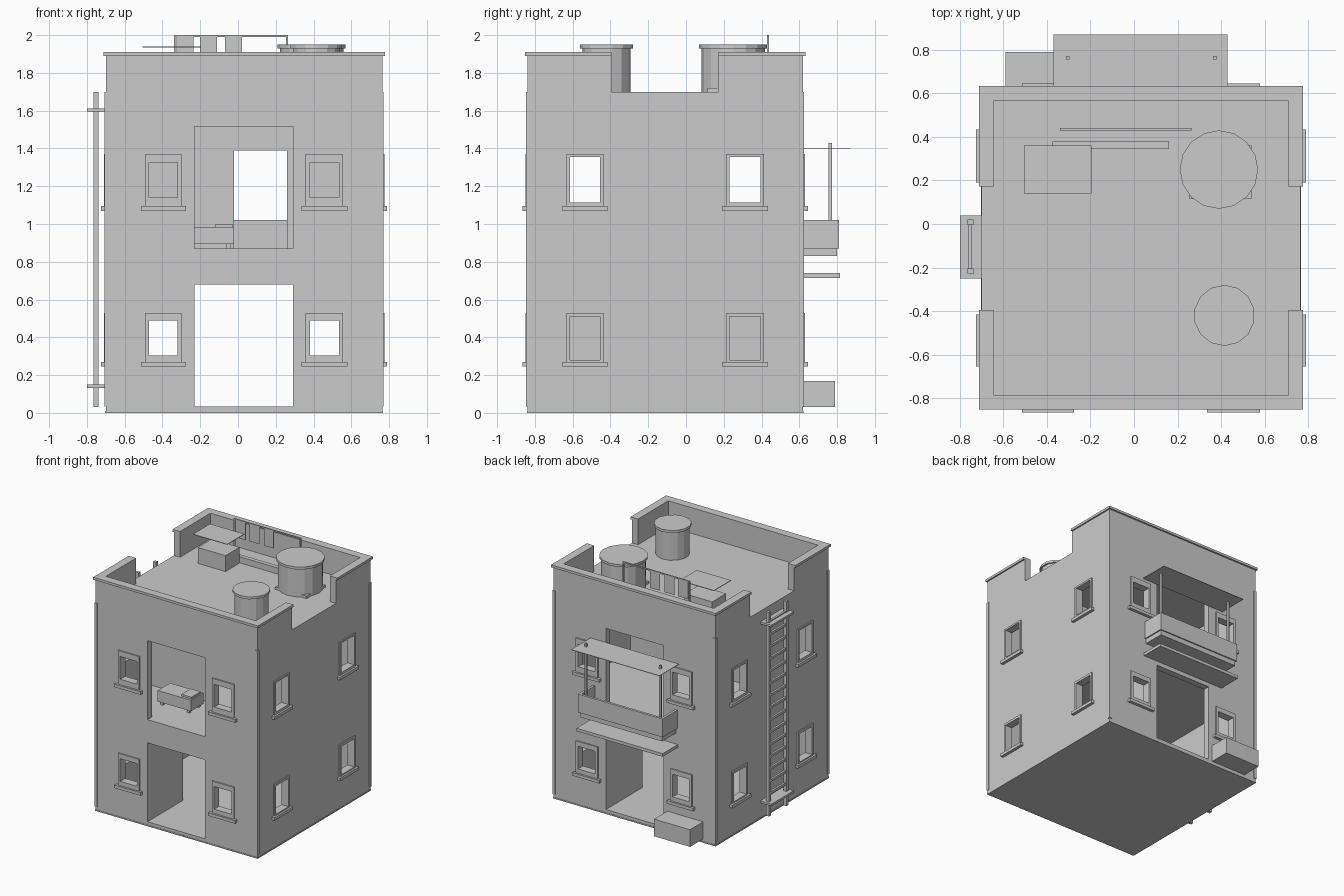
import bpy, bmesh, math
from mathutils import Vector

cube = bpy.data.objects.get("Cube")
if cube:
    bpy.data.objects.remove(cube)

mat = bpy.data.materials.new("plain_grey")
mat.use_nodes = True
GREY = (0.6, 0.6, 0.6, 1)
mat.diffuse_color = GREY
mat.node_tree.nodes["Principled BSDF"].inputs["Base Color"].default_value = GREY

X0, X1, Y0, Y1 = -0.70, 0.765, -0.84, 0.62
T = 0.055            # wall thickness
ROOF, TOP = 1.70, 1.89
FLOOR, UPPER = 0.035, 0.87
DOOR = (-0.23, 0.29)


def finish(name, bm):
    bmesh.ops.recalc_face_normals(bm, faces=bm.faces)
    mesh = bpy.data.meshes.new(name)
    bm.to_mesh(mesh)
    bm.free()
    mesh.materials.append(mat)
    ob = bpy.data.objects.new(name, mesh)
    bpy.context.collection.objects.link(ob)
    return ob


def add_box(bm, x0, x1, y0, y1, z0, z1):
    vs = bmesh.ops.create_cube(bm, size=1)["verts"]
    for v in vs:
        v.co = Vector((x1 if v.co.x > 0 else x0,
                       y1 if v.co.y > 0 else y0,
                       z1 if v.co.z > 0 else z0))


def boxes(name, *dims):
    bm = bmesh.new()
    for d in dims:
        add_box(bm, *d)
    return finish(name, bm)


def on_side(side, u0, u1, z0, z1, d0, d1):
    """Box limits for a part on a wall; d is measured outwards."""
    if side == "front":
        return (u0, u1, Y0 - d1, Y0 - d0, z0, z1)
    if side == "back":
        return (u0, u1, Y1 + d0, Y1 + d1, z0, z1)
    if side == "left":
        return (X1 + d0, X1 + d1, u0, u1, z0, z1)
    return (X0 - d1, X0 - d0, u0, u1, z0, z1)


def wall(name, point, inward, u_range, z_range, holes):
    """Upright panel with rectangular openings (u0, u1, z0, z1)."""
    us = sorted({*u_range, *(u for h in holes for u in h[:2])})
    zs = sorted({*z_range, *(z for h in holes for z in h[2:])})
    bm = bmesh.new()
    grid = [[bm.verts.new(point(u, z)) for z in zs] for u in us]
    for i in range(len(us) - 1):
        for j in range(len(zs) - 1):
            u, z = (us[i] + us[i + 1]) / 2, (zs[j] + zs[j + 1]) / 2
            if not any(h[0] < u < h[1] and h[2] < z < h[3] for h in holes):
                bm.faces.new((grid[i][j], grid[i + 1][j],
                              grid[i + 1][j + 1], grid[i][j + 1]))
    bmesh.ops.delete(bm, geom=[v for v in bm.verts if not v.link_faces], context="VERTS")
    new = bmesh.ops.extrude_face_region(bm, geom=bm.faces[:], use_keep_orig=True)["geom"]
    bmesh.ops.translate(bm, vec=inward, verts=[g for g in new if isinstance(g, bmesh.types.BMVert)])
    return finish(name, bm)


# Window layout: opening limits per wall pair
front_u = [(-0.47, -0.32), (0.38, 0.535)]
side_u = [(-0.615, -0.455), (0.23, 0.395)]
front_z = [(0.305, 0.49), (1.14, 1.325)]
side_z = [(0.28, 0.51), (1.115, 1.355)]
frame_z = [(0.265, 0.53), (1.09, 1.37)]
doors = [(*DOOR, FLOOR, 0.68), (*DOOR, UPPER, 1.515)]
front_holes = [(*u, *z) for u in front_u for z in front_z]
side_holes = [(*u, *z) for u in side_u for z in side_z]
gap = (-0.395, 0.172, ROOF, TOP)

# Outer walls with the parapet
wall("front_wall", lambda u, z: (u, Y0, z), (0, T, 0), (X0, X1), (0.01, ROOF, TOP), front_holes + doors)
wall("back_wall", lambda u, z: (u, Y1, z), (0, -T, 0), (X0, X1), (0.01, ROOF, TOP), front_holes + doors)
for name, x, s in (("left_wall", X1, -1), ("right_wall", X0, 1)):
    wall(name, lambda u, z: (x, u, z), (s * T, 0, 0), (Y0 + T, Y1 - T), (0.01, ROOF, TOP), side_holes + [gap])

# Floors and roof
boxes("base_slab", (X0 - .003, X1 + .003, Y0 - .003, Y1 + .003, 0, 0.01))
inside = (X0 + T, X1 - T, Y0 + T, Y1 - T)
boxes("ground_floor", (*inside, 0.01, FLOOR))
boxes("upper_floor", (*inside, 0.75, UPPER))
boxes("roof_deck", (*inside, 1.62, ROOF))

# Inner walls
boxes("hall_wall_front", (DOOR[0] - .03, DOOR[0], Y0 + T, -0.38, FLOOR, 0.75))
boxes("hall_wall_back", (DOOR[1], DOOR[1] + .03, 0.15, Y1 - T, FLOOR, 0.75))
wall("upper_partition", lambda u, z: (u, -0.33, z), (0, 0.03, 0), (X0 + T, X1 - T), (UPPER, 1.62),
     [(-0.02, 0.26, UPPER, 1.39)])

# Coping, broken at the side gaps
c, k = 0.012, 0.013
ring = [(X0 - c, X1 + c, Y0 - k, Y0 + T, TOP, 1.91), (X0 - c, X1 + c, Y1 - T, Y1 + k, TOP, 1.91)]
for a, b in ((X0 - c, X0 + T), (X1 - T, X1 + c)):
    ring += [(a, b, Y0 + T, gap[0], TOP, 1.91), (a, b, gap[1], Y1 - T, TOP, 1.91)]
boxes("parapet_coping", *ring)

# Corner strips
e = 0.006
strips = []
for x, sx in ((X0, 1), (X1, -1)):
    for y, sy in ((Y0, 1), (Y1, -1)):
        xs = sorted((x - sx * e, x + sx * 0.018))
        ys = sorted((y - sy * e, y + sy * 0.018))
        strips.append((*xs, *ys, FLOOR, ROOF))
boxes("corner_strips", *strips)

# Window frames and sills
for side in ("front", "back", "left", "right"):
    flat = side in ("front", "back")
    for u0, u1 in (front_u if flat else side_u):
        for (a, b), (z0, z1) in zip(front_z if flat else side_z, frame_z):
            m = 0.022 if flat else 0.018
            lo, hi = u0 - m, u1 + m
            parts = [(lo, u0, z0, z1), (u1, hi, z0, z1), (u0, u1, z0, a), (u0, u1, b, z1)]
            boxes(side + "_window_frame", *[on_side(side, *p, -0.01, 0.01) for p in parts])
            boxes(side + "_window_sill", on_side(side, lo - .022, hi + .022, z0 - .02, z0 + .005, 0, 0.025))

# Balcony, door hood, canopy and posts
bx0, bx1 = -0.355, 0.41
boxes("balcony_floor", (bx0 + .01, bx1 - .01, Y1, 0.80, 0.83, UPPER))
boxes("balcony_rail", (bx0, bx1, 0.79, 0.81, UPPER, 1.02),
      (bx0, bx0 + .02, Y1, 0.79, UPPER, 1.02), (bx1 - .02, bx1, Y1, 0.79, UPPER, 1.02))
boxes("door_hood", (-0.36, 0.42, Y1, 0.815, 0.715, 0.74))
boxes("canopy", (-0.37, 0.43, Y1, 0.87, 1.397, 1.401))
boxes("canopy_posts", *[(x - .008, x + .008, 0.755, 0.772, UPPER, 1.43) for x in (-0.305, 0.37)])
boxes("planter", (-0.59, -0.265, Y1, 0.79, 0.03, 0.17))

# Bench in the upper room
boxes("bench_seat", (-0.32, -0.02, -0.58, -0.42, 0.895, 0.985))
boxes("bench_cushion", (-0.12, -0.03, -0.56, -0.44, 0.985, 1.0))
boxes("bench_feet", *[(x, x + .02, y, y + .02, UPPER, 0.895) for x in (-0.30, -0.06) for y in (-0.57, -0.45)])

# Ladder on the right wall
boxes("ladder_rails", *[(-0.765, -0.738, y, y + .025, 0.03, 1.70) for y in (-0.23, -0.005)])
boxes("ladder_rungs", *[(-0.76, -0.743, -0.21, 0, z, z + .02) for z in [0.1 + 0.1 * i for i in range(16)]])
boxes("ladder_brackets", *[(-0.80, X0, -0.25, 0.04, z, z + .017) for z in (0.132, 1.595)])


# Roof water tanks
def tank(name, x, y, r, lid_r, sides):
    bm = bmesh.new()
    for rad, z0, z1 in ((r, ROOF, 1.93), (lid_r, 1.93, 1.95)):
        vs = bmesh.ops.create_cone(bm, cap_ends=True, segments=sides, radius1=rad, radius2=rad,
                                   depth=z1 - z0)["verts"]
        bmesh.ops.translate(bm, verts=vs, vec=(x, y, (z0 + z1) / 2))
    finish(name, bm)


tank("large_tank", 0.39, 0.25, 0.168, 0.18, 16)
tank("small_tank", 0.415, -0.42, 0.127, 0.14, 14)
boxes("large_tank_base", (0.255, 0.54, 0.115, 0.36, ROOF, 1.72))

# Roof box with a panel above, and a low kerb
boxes("roof_box", (-0.475, -0.225, 0.16, 0.34, ROOF, 1.83))
boxes("roof_panel", (-0.505, -0.195, 0.14, 0.36, 1.934, 1.939))
boxes("roof_kerb", (-0.375, 0.16, 0.345, 0.38, ROOF, 1.75))

# Drying frame with hanging cloths
boxes("drying_frame", (-0.34, 0.265, 0.43, 0.44, 1.99, 2.0),
      *[(x, x + .01, 0.43, 0.44, ROOF, 1.99) for x in (-0.34, 0.255)])
boxes("hanging_cloths", *[(x, x + .09, 0.433, 0.437, 1.85, 1.99) for x in (-0.325, -0.20, -0.07)])
